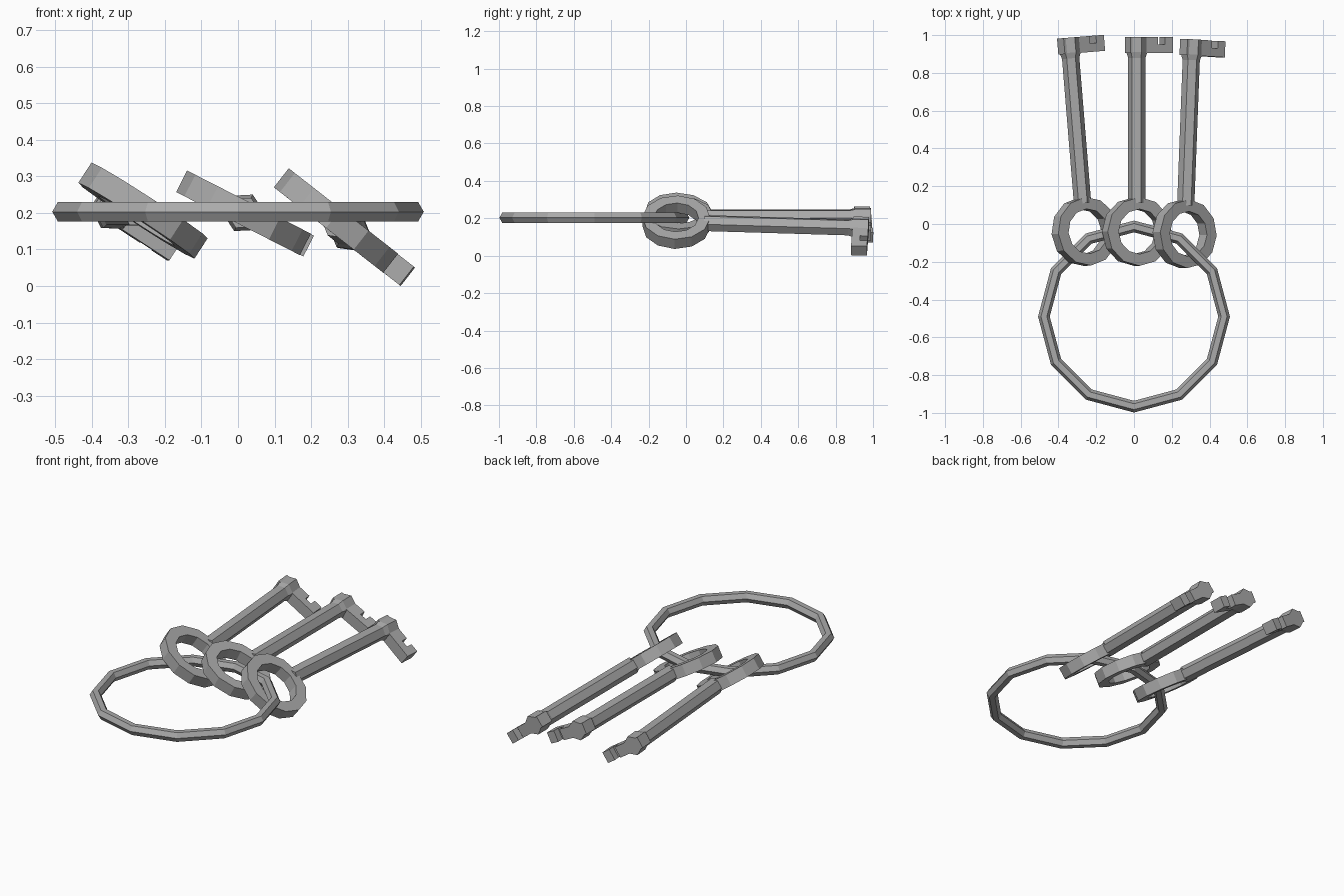
import bpy
import bmesh
from math import sin, cos, pi, radians
from mathutils import Matrix, Vector

cube = bpy.data.objects.get("Cube")
if cube:
    bpy.data.objects.remove(cube, do_unlink=True)

metal = bpy.data.materials.new("grey metal")
metal.use_nodes = True
GREY = (0.4, 0.4, 0.4, 1)
metal.diffuse_color = GREY
metal.node_tree.nodes["Principled BSDF"].inputs["Base Color"].default_value = GREY


def finish(name, bm, matrix):
    bmesh.ops.recalc_face_normals(bm, faces=bm.faces)
    mesh = bpy.data.meshes.new(name)
    bm.to_mesh(mesh)
    bm.free()
    mesh.materials.append(metal)
    mesh.transform(matrix)
    obj = bpy.data.objects.new(name, mesh)
    bpy.context.collection.objects.link(obj)


def loft(name, loops, matrix, closed=False):
    """Skin a row of equal loops; either joined end to start or capped."""
    bm = bmesh.new()
    rows = [[bm.verts.new(p) for p in loop] for loop in loops]
    pairs = list(zip(rows, rows[1:]))
    if closed:
        pairs.append((rows[-1], rows[0]))
    else:
        bm.faces.new(rows[0])
        bm.faces.new(rows[-1])
    for a, b in pairs:
        for i in range(len(a)):
            j = (i + 1) % len(a)
            bm.faces.new((a[i], a[j], b[j], b[i]))
    finish(name, bm, matrix)


def hoop(name, section, matrix, stretch=1.0, sides=12):
    """Sweep a (radius, height) section round a polygon."""
    angles = [2 * pi * i / sides for i in range(sides)]
    loops = [[(r * cos(a), r * sin(a) * stretch, z) for r, z in section] for a in angles]
    loft(name, loops, matrix, closed=True)


def hexagon(radius, y):
    return [(radius * cos(radians(30 + 60 * k)), y, radius * sin(radians(30 + 60 * k)))
            for k in range(6)]


# Large carrying ring with a hexagonal section
ring_section = [(0.477 + 0.031 * cos(k * pi / 3), 0.031 * sin(k * pi / 3)) for k in range(6)]
hoop("carrying_ring", ring_section, Matrix.Translation((0, -0.49, 0.203)))

# Key parts, in each key's own plane
BOW = [(0.125, -0.033), (0.19, -0.033), (0.19, 0.033), (0.125, 0.033)]
SHAFT = [(0.046, 0.15), (0.046, 0.92), (0.056, 0.95), (0.056, 1.03)]
BIT = [(-0.055, 1.03), (0.11, 1.03), (0.11, 0.99), (0.15, 0.99), (0.15, 1.03),
       (0.2, 1.03), (0.2, 0.945), (-0.055, 0.945)]


def key(side, centre, tilt, direction):
    v = Vector(direction).normalized()
    u = Vector((cos(radians(tilt)), 0, -sin(radians(tilt))))
    u = (u - v * u.dot(v)).normalized()
    n = u.cross(v)
    frame = Matrix.Translation(centre) @ Matrix((u, v, n)).transposed().to_4x4()
    hoop(side + "_key_bow", BOW, frame, stretch=0.955)
    loft(side + "_key_shaft", [hexagon(r, y) for r, y in SHAFT], frame)
    loft(side + "_key_bit", [[(x, y, z) for x, y in BIT] for z in (-0.032, 0.032)], frame)


key("right", (-0.26, -0.04, 0.206), 33, (-0.082, 1, 0))
key("middle", (0.015, -0.04, 0.2), 27, (0, 1, 0))
key("left", (0.268, -0.052, 0.179), 38, (0.038, 1, -0.03))
